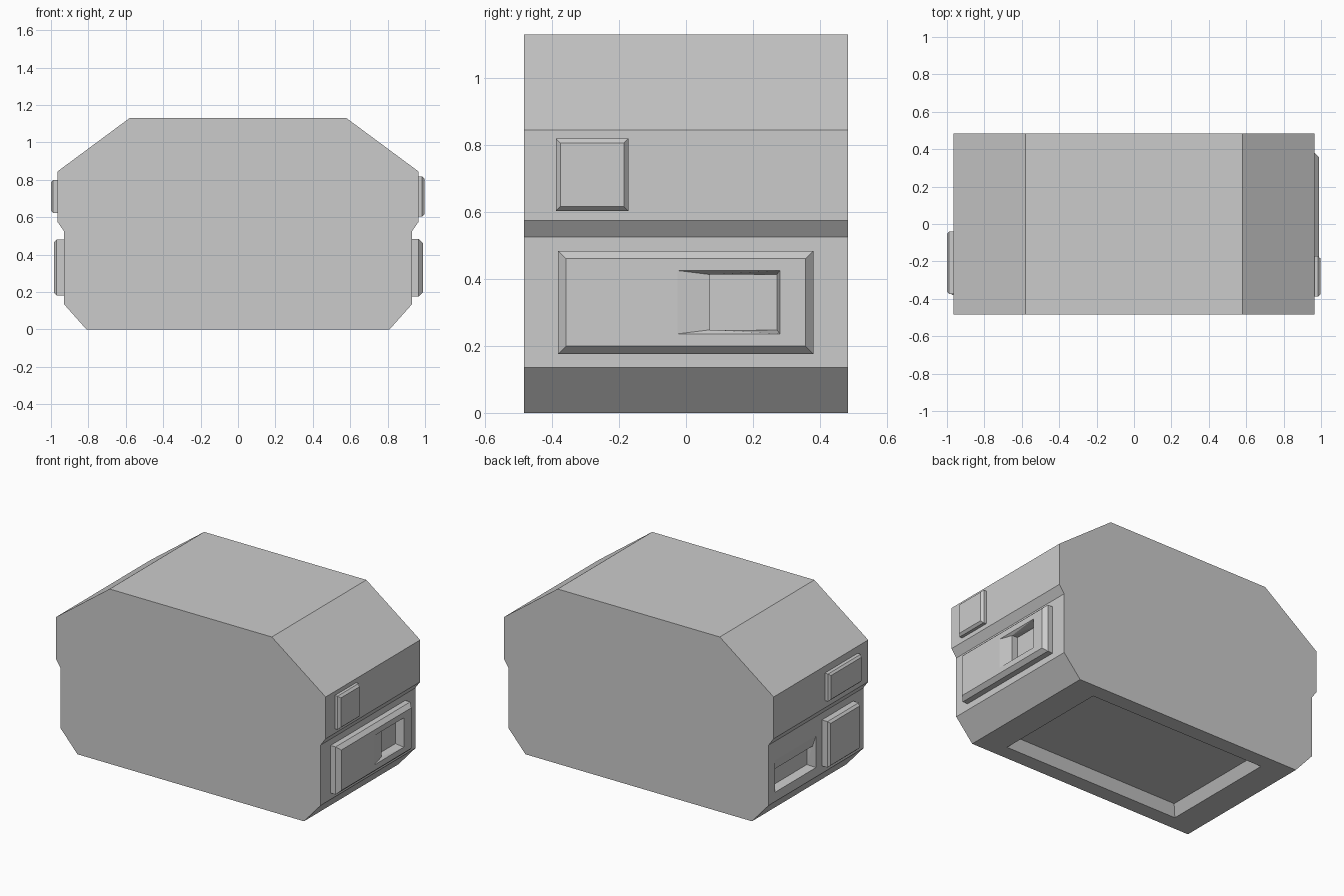
import bpy, bmesh
from mathutils import Vector

if "Cube" in bpy.data.objects:
    bpy.data.objects.remove(bpy.data.objects["Cube"])


def make(name, verts, faces):
    bm = bmesh.new()
    vs = [bm.verts.new(v) for v in verts]
    for f in faces:
        bm.faces.new([vs[i] for i in f])
    bmesh.ops.recalc_face_normals(bm, faces=bm.faces[:])
    me = bpy.data.meshes.new(name)
    bm.to_mesh(me)
    bm.free()
    ob = bpy.data.objects.new(name, me)
    bpy.context.collection.objects.link(ob)
    return ob


def loft(name, rings):
    """Closed solid through rings of equal point count."""
    n = len(rings[0])
    verts = [p for r in rings for p in r]
    faces = [list(range(n)), list(range(len(verts) - n, len(verts)))]
    for k in range(len(rings) - 1):
        for i in range(n):
            j = (i + 1) % n
            faces.append([k * n + i, k * n + j, k * n + n + j, k * n + n + i])
    return make(name, verts, faces)


def rect(a0, a1, b0, b1, i=0.0):
    return [(a0 + i, b0 + i), (a1 - i, b0 + i), (a1 - i, b1 - i), (a0 + i, b1 - i)]


def plate(name, side, y, z, base, shoulder, top, inset):
    """Raised panel with a chamfered face on the left (-1) or right (1) side."""
    rings = [[(side * x, p, q) for p, q in rect(*y, *z, i)]
             for x, i in ((base, 0), (shoulder, 0), (top, inset))]
    return loft(name, rings)


def scoop(name, place, u, um, v, r, d, i):
    """Cutter with a shallow ramp at u0 that drops to a floor beyond um."""
    corners = rect(*u, *v)
    pts = [(a, b, 0.06) for a, b in corners] + [(a, b, 0) for a, b in corners]
    v0, v1, u1 = v[0] + i, v[1] - i, u[1] - i * 0.7
    pts += [(um, v0, -r), (um, v1, -r),
            (um, v0, -d), (u1, v0, -d), (u1, v1, -d), (um, v1, -d)]
    faces = [(0, 1, 2, 3), (0, 1, 5, 4), (1, 2, 6, 5), (2, 3, 7, 6), (3, 0, 4, 7),
             (4, 8, 9, 7), (8, 10, 13, 9), (10, 11, 12, 13), (5, 11, 12, 6),
             (4, 5, 8), (8, 5, 11), (8, 11, 10),
             (7, 6, 9), (9, 6, 12), (9, 12, 13)]
    return make(name, [place(*p) for p in pts], faces)


def cut(target, cutter):
    m = target.modifiers.new("cut", 'BOOLEAN')
    m.operation = 'DIFFERENCE'
    m.solver = 'EXACT'
    m.object = cutter
    bpy.context.view_layer.objects.active = target
    bpy.ops.object.modifier_apply(modifier=m.name)
    bpy.data.objects.remove(cutter)


# Main body: mirrored side profile extruded along y
half = [(0.81, 0), (0.93, 0.135), (0.93, 0.525), (0.965, 0.575), (0.965, 0.845), (0.58, 1.13)]
profile = half + [(-x, z) for x, z in reversed(half)]
body = loft("body", [[(x, y, z) for x, z in profile] for y in (-0.483, 0.483)])

# Sunken underside with sloped walls
cut(body, loft("underside_cutter",
               [[(x, y, z) for x, y in rect(-0.63, 0.63, -0.385, 0.385, i)]
                for z, i in ((-0.05, 0), (0, 0), (0.065, 0.035))]))

# Left side scoop, ramp at the top
cut(body, scoop("left_scoop_cutter", lambda u, v, d: Vector((-0.93 - d, v, -u)),
                (-0.40, -0.195), -0.335, (0.0, 0.42), 0.015, 0.055, 0.015))

# Right side panels, the lower one with a scoop
plate("right_upper_panel", 1, (-0.388, -0.172), (0.603, 0.819), 0.94, 0.984, 0.998, 0.013)
lower = plate("right_lower_panel", 1, (-0.382, 0.38), (0.176, 0.484), 0.91, 0.966, 0.99, 0.023)
cut(lower, scoop("right_scoop_cutter", lambda u, v, d: Vector((0.99 + d, u, v)),
                 (-0.025, 0.28), 0.072, (0.236, 0.425), 0.015, 0.054, 0.012))

# Left side panels
plate("left_upper_panel", -1, (-0.375, -0.04), (0.622, 0.80), 0.94, 0.988, 1.0, 0.012)
plate("left_lower_panel", -1, (-0.38, -0.06), (0.183, 0.48), 0.91, 0.97, 0.984, 0.013)
